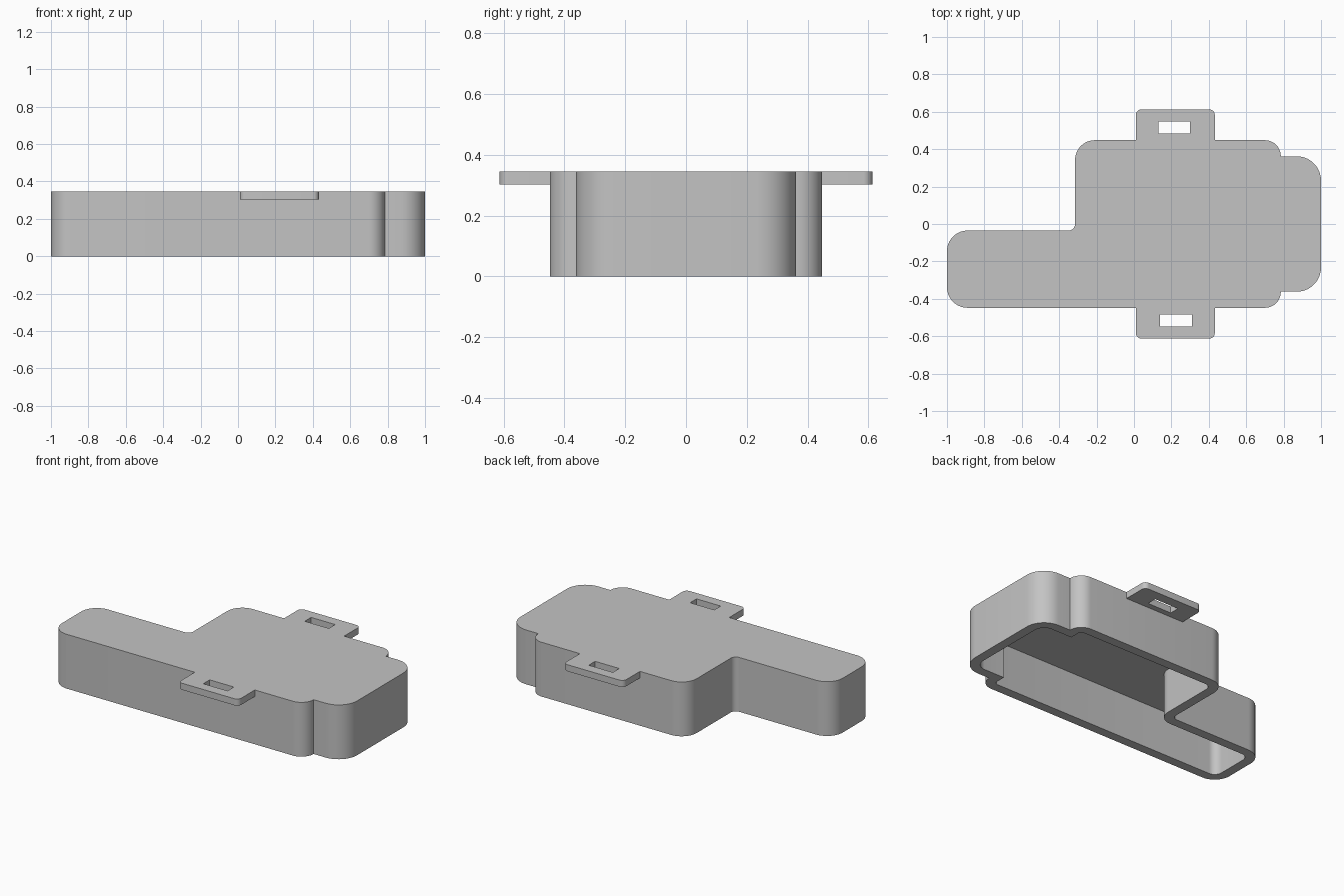
import bpy, bmesh, math
from mathutils import Vector

cube = bpy.data.objects.get("Cube")
if cube:
    bpy.data.objects.remove(cube)

HEIGHT, WALL, ROOF, TAB = 0.345, 0.06, 0.06, 0.042
STEPS = 10

grey = bpy.data.materials.new("plain grey")
grey.use_nodes = True
colour = (0.55, 0.55, 0.55, 1)
grey.diffuse_color = colour
grey.node_tree.nodes["Principled BSDF"].inputs["Base Color"].default_value = colour


def rounded(corners, inset=0.0):
    """Counter-clockwise outline with a fillet at each (x, y, radius) corner, moved inward by inset."""
    points = []
    for i, (x, y, r) in enumerate(corners):
        p = Vector((x, y))
        a = (p - Vector(corners[i - 1][:2])).normalized()
        b = (Vector(corners[(i + 1) % len(corners)][:2]) - p).normalized()
        turn = 1 if a.cross(b) > 0 else -1
        p += (b - a) * inset * turn
        r = max(r - inset * turn, 0) if r else 0
        centre = p + (b - a) * r
        if turn < 0:
            centre = p + (b - a) * r
        for k in range(STEPS + 1 if r else 1):
            t = math.pi / 2 * k / STEPS
            points.append(centre - b * r * math.cos(t) + a * r * math.sin(t) if r else p)
    return points


def loop(bm, points, z):
    verts = [bm.verts.new((p.x, p.y, z)) for p in points]
    edges = [bm.edges.new((verts[i - 1], v)) for i, v in enumerate(verts)]
    return verts, edges


def prism(name, outlines, z0, z1):
    """Extrude the area between the first outline and any holes in it."""
    bm = bmesh.new()
    edges = [e for o in outlines for e in loop(bm, o, z0)[1]]
    bmesh.ops.triangle_fill(bm, edges=edges, use_beauty=True, normal=(0, 0, 1))
    top = bmesh.ops.extrude_face_region(bm, geom=bm.faces[:], use_keep_orig=True)
    moved = [g for g in top["geom"] if isinstance(g, bmesh.types.BMVert)]
    bmesh.ops.translate(bm, verts=moved, vec=(0, 0, z1 - z0))
    return finish(name, bm)


def finish(name, bm):
    bmesh.ops.recalc_face_normals(bm, faces=bm.faces[:])
    mesh = bpy.data.meshes.new(name)
    bm.to_mesh(mesh)
    bm.free()
    mesh.materials.append(grey)
    obj = bpy.data.objects.new(name, mesh)
    bpy.context.collection.objects.link(obj)
    bpy.ops.object.select_all(action="DESELECT")
    obj.select_set(True)
    bpy.context.view_layer.objects.active = obj
    bpy.ops.object.shade_smooth_by_angle(angle=math.radians(30))
    return obj


# Cover: hollow L-shaped shell, open underneath
cover = [
    (-1, -0.448, 0.11), (0.785, -0.448, 0.085), (0.785, -0.362, 0),
    (1, -0.362, 0.13), (1, 0.362, 0.13), (0.785, 0.362, 0),
    (0.785, 0.448, 0.085), (-0.315, 0.448, 0.105),
    (-0.315, -0.035, 0.035), (-1, -0.035, 0.11),
]
bm = bmesh.new()
rings = [loop(bm, rounded(cover, inset), z)[0] for inset, z in
         ((0, HEIGHT), (0, 0), (WALL, 0), (WALL, HEIGHT - ROOF))]
bm.faces.new(rings[0])
bm.faces.new(rings[-1])
for low, high in zip(rings[1:], rings):
    for i in range(len(low)):
        bm.faces.new((low[i - 1], low[i], high[i], high[i - 1]))
finish("cover_shell", bm)

# Strap tabs: slotted plates level with the roof, front and back
for name, side, slot_x in (("front_tab", -1, 0.14), ("back_tab", 1, 0.13)):
    def span(x0, x1, near, far, r):
        y0, y1 = sorted((near * side, far * side))
        r0, r1 = (r, 0) if side < 0 else (0, r)
        return rounded([(x0, y0, r0), (x1, y0, r0), (x1, y1, r1), (x0, y1, r1)])
    prism(name, [span(0.01, 0.432, 0.448, 0.613, 0.03),
                 span(slot_x, slot_x + 0.17, 0.484, 0.548, 0)],
          HEIGHT - TAB, HEIGHT)
